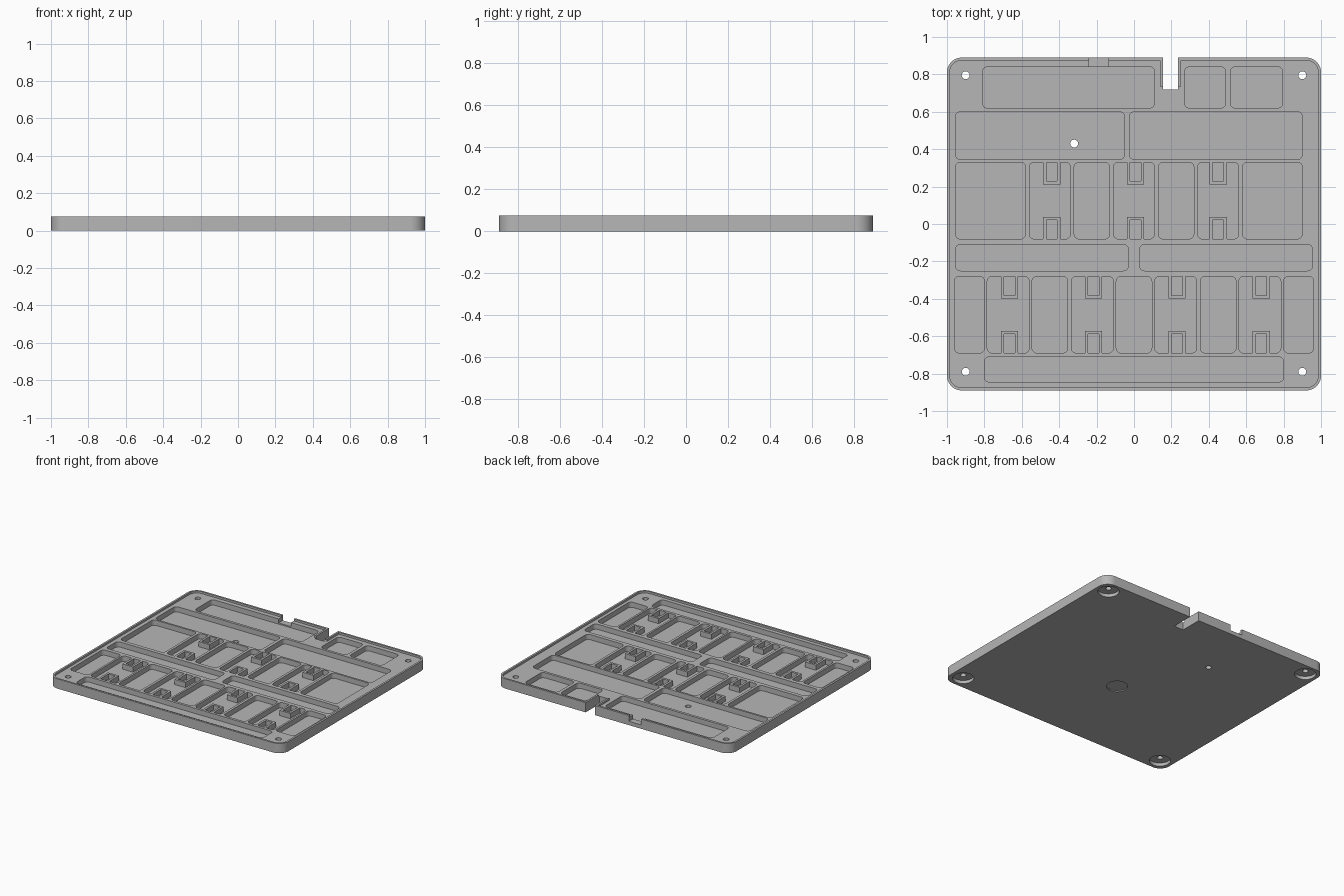
import bpy, math
from mathutils import Vector

cube = bpy.data.objects.get("Cube")
if cube:
    bpy.data.objects.remove(cube, do_unlink=True)

TOP, DECK, FLOOR = 0.075, 0.06, 0.02

grey = bpy.data.materials.new("plain grey")
grey.use_nodes = True
colour = (0.47, 0.47, 0.47, 1)
grey.diffuse_color = colour
grey.node_tree.nodes["Principled BSDF"].inputs["Base Color"].default_value = colour


def rounded(x0, x1, y0, y1, r, steps=6):
    """Counter-clockwise outline of a rounded rectangle."""
    points = []
    centres = [(x1 - r, y1 - r), (x0 + r, y1 - r), (x0 + r, y0 + r), (x1 - r, y0 + r)]
    for corner, (cx, cy) in enumerate(centres):
        for i in range(steps + 1):
            a = math.pi / 2 * (corner + i / steps)
            points.append((cx + r * math.cos(a), cy + r * math.sin(a)))
    return points


def box(x0, x1, y0, y1):
    return [(x0, y0), (x1, y0), (x1, y1), (x0, y1)]


def circle(x, y, r, n=32):
    return [(x + r * math.cos(math.tau * i / n), y + r * math.sin(math.tau * i / n))
            for i in range(n)]


def prisms(name, outlines, z0, z1):
    """One object of upright prisms, all between z0 and z1."""
    verts, faces = [], []
    for outline in outlines:
        b, n = len(verts), len(outline)
        verts += [Vector((x, y, z)) for z in (z0, z1) for x, y in outline]
        faces.append([b + i for i in reversed(range(n))])
        faces.append([b + n + i for i in range(n)])
        for i in range(n):
            j = (i + 1) % n
            faces.append([b + i, b + j, b + n + j, b + n + i])
    mesh = bpy.data.meshes.new(name)
    mesh.from_pydata(verts, [], faces)
    mesh.materials.append(grey)
    obj = bpy.data.objects.new(name, mesh)
    bpy.context.collection.objects.link(obj)
    return obj


def activate(obj):
    bpy.ops.object.select_all(action='DESELECT')
    obj.select_set(True)
    bpy.context.view_layer.objects.active = obj


def cut(obj, outlines, z0, z1):
    cutter = prisms("cutter", outlines, z0, z1)
    cutter.hide_render = True
    mod = obj.modifiers.new("cut", 'BOOLEAN')
    mod.operation, mod.solver, mod.object = 'DIFFERENCE', 'EXACT', cutter
    activate(obj)
    bpy.ops.object.modifier_apply(modifier=mod.name)
    bpy.data.objects.remove(cutter, do_unlink=True)


# Case plate with a thin raised rim
plate = prisms("case_plate", [rounded(-1, 1, -0.89, 0.89, 0.08, 10)], 0, TOP)
cut(plate, [rounded(-0.985, 0.985, -0.875, 0.875, 0.065, 10)], DECK, 0.2)

# Pockets: each row has a y range and a list of x ranges
rows = [
    (0.62, 0.84, [(-0.81, 0.11), (0.27, 0.49), (0.515, 0.795)]),
    (0.345, 0.6, [(-0.955, -0.05), (-0.025, 0.9)]),
    (-0.08, 0.33, [(-0.955, -0.58), (-0.56, -0.34), (-0.32, -0.13), (-0.11, 0.11),
                   (0.13, 0.32), (0.34, 0.56), (0.58, 0.9)]),
    (-0.25, -0.11, [(-0.955, -0.03), (0.03, 0.955)]),
    (-0.69, -0.28, [(-0.96, -0.8), (-0.785, -0.56), (-0.545, -0.355), (-0.335, -0.11),
                    (-0.095, 0.095), (0.11, 0.335), (0.355, 0.545), (0.56, 0.785),
                    (0.8, 0.96)]),
    (-0.845, -0.71, [(-0.8, 0.8)]),
]
pockets = [rounded(x0, x1, y0, y1, 0.027) for y0, y1, xs in rows for x0, x1 in xs]
cut(plate, pockets, FLOOR, 0.2)

# Cable slot through the back edge and shallow port opening
cut(plate, [box(0.155, 0.235, 0.72, 1)], -0.1, 0.2)
cut(plate, [box(-0.24, -0.135, 0.82, 1)], 0.03, 0.2)

# Screw holes, counterbores and centre foot recess
corners = [(sx * 0.9, y) for sx in (-1, 1) for y in (-0.79, 0.795)]
cut(plate, [circle(x, y, 0.075) for x, y in corners], -0.1, 0.025)
cut(plate, [circle(x, y, 0.021) for x, y in corners + [(-0.32, 0.43)]], -0.1, 0.2)
cut(plate, [circle(0, -0.185, 0.075)], -0.1, 0.008)

# Raised lips beside the cable slot
lips = prisms("slot_lips", [box(0.14, 0.155, 0.735, 0.876), box(0.235, 0.25, 0.735, 0.876)],
              DECK - 0.005, TOP)


# U-shaped clips standing against the pocket walls
def clip(x, wall, d):
    w, t, length = 0.046, 0.017, 0.118
    points = [(-w, 0), (-w, length), (w, length), (w, 0), (w - t, 0),
              (w - t, length - t), (t - w, length - t), (t - w, 0)]
    outline = [(x + px, wall + d * py) for px, py in points]
    return outline if d < 0 else outline[::-1]


clips = []
for low, high, centres in [(-0.08, 0.33, (-0.44, 0.008, 0.45)),
                           (-0.69, -0.28, (-0.665, -0.217, 0.23, 0.68))]:
    for x in centres:
        clips += [clip(x, low, 1), clip(x, high, -1)]
clip_set = prisms("pocket_clips", clips, FLOOR - 0.005, DECK)

for obj in (plate, lips, clip_set):
    activate(obj)
    bpy.ops.object.shade_smooth_by_angle(angle=math.radians(30))
